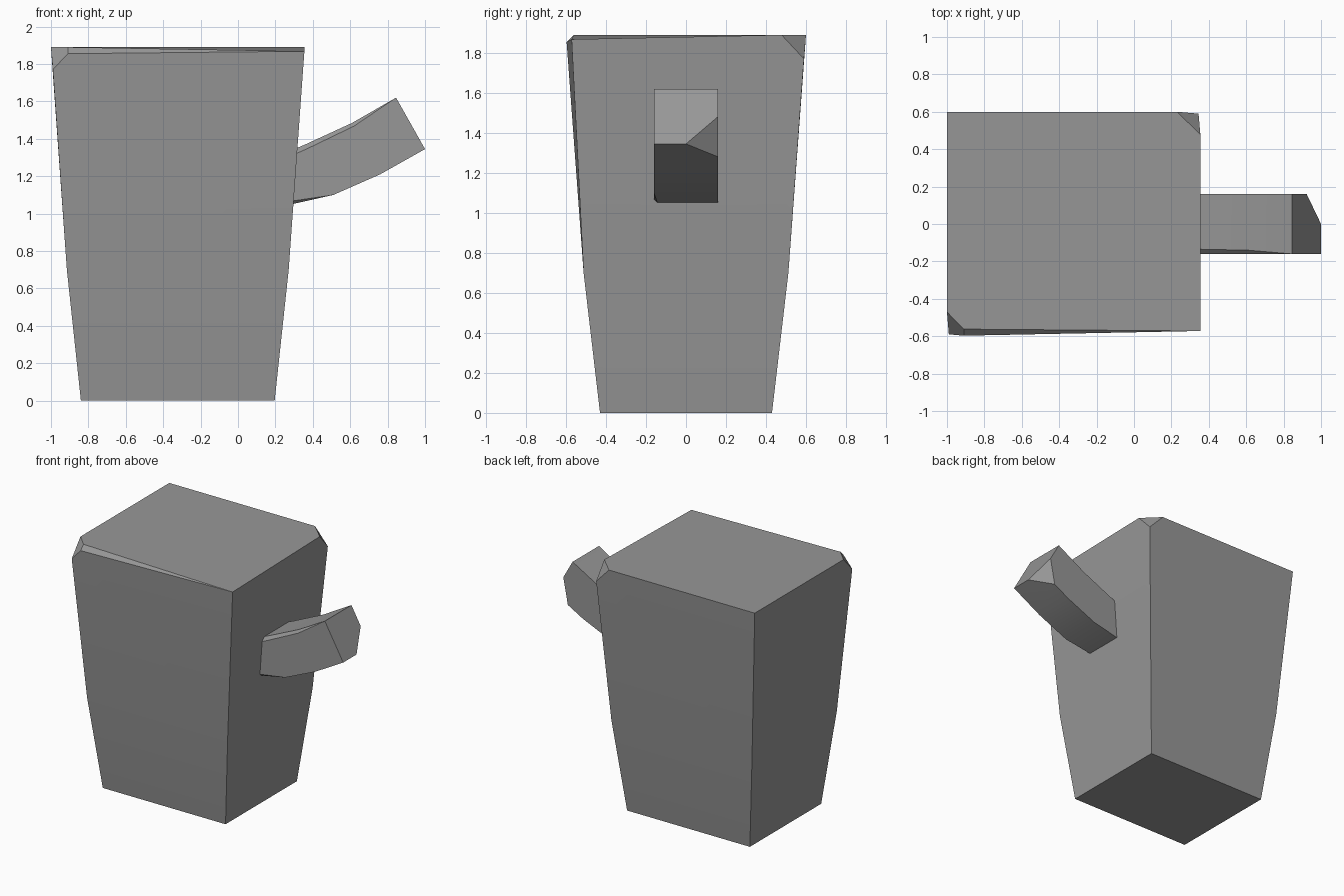
import bpy, bmesh, math
from mathutils import Vector

if "Cube" in bpy.data.objects:
    bpy.data.objects.remove(bpy.data.objects["Cube"], do_unlink=True)

grey = bpy.data.materials.new("stone_grey")
grey.use_nodes = True
colour = (0.31, 0.31, 0.31, 1)
grey.diffuse_color = colour
grey.node_tree.nodes["Principled BSDF"].inputs["Base Color"].default_value = colour


def finish(bm, name):
    """Turn a bmesh into a shaded object."""
    bmesh.ops.recalc_face_normals(bm, faces=bm.faces[:])
    mesh = bpy.data.meshes.new(name)
    bm.to_mesh(mesh)
    bm.free()
    mesh.materials.append(grey)
    ob = bpy.data.objects.new(name, mesh)
    bpy.context.collection.objects.link(ob)
    bpy.ops.object.select_all(action='DESELECT')
    ob.select_set(True)
    bpy.context.view_layer.objects.active = ob
    bpy.ops.object.shade_smooth_by_angle(angle=math.radians(20))


def bridge(bm, a, b):
    """Join two vertex rings with quads."""
    for i in range(len(a)):
        j = (i + 1) % len(a)
        bm.faces.new((a[i], a[j], b[j], b[i]))


# Trunk: tapered block with two chipped top corners and a worn front edge
bm = bmesh.new()
cx = -0.322


def ring(hx, hy, z):
    return [bm.verts.new((cx + sx * hx, sy * hy, z))
            for sx, sy in ((-1, -1), (1, -1), (1, 1), (-1, 1))]


foot = ring(0.518, 0.43, 0)
waist = ring(0.593, 0.512, 0.7)
bm.faces.new(foot)
bridge(bm, foot, waist)

point = lambda *p: bm.verts.new(p)
chip_low = point(-0.99, -0.59, 1.77)
chip_front = point(-0.91, -0.597, 1.855)
chip_top = point(-0.91, -0.562, 1.89)
chip_side = point(-1.0, -0.47, 1.89)
front_corner = point(0.355, -0.572, 1.868)
notch_side = point(0.355, 0.478, 1.89)
notch_back = point(0.23, 0.6, 1.89)
notch_low = point(0.345, 0.59, 1.77)
back_corner = point(-1.0, 0.6, 1.89)
fl, fr, br, bl = waist
for face in (
    (fl, fr, front_corner, chip_front, chip_low),
    (fr, br, notch_low, notch_side, front_corner),
    (br, bl, back_corner, notch_back, notch_low),
    (bl, fl, chip_low, chip_side, back_corner),
    (chip_low, chip_front, chip_top, chip_side),
    (chip_front, front_corner, chip_top),
    (notch_low, notch_back, notch_side),
    (chip_top, front_corner, notch_side, notch_back, back_corner, chip_side),
):
    bm.faces.new(face)
finish(bm, "trunk")

# Branch: curved square bar with a worn front top edge
bm = bmesh.new()
# top x, top z, bottom x, bottom z, top wear, bottom wear
sections = (
    (0.22, 1.31, 0.22, 1.035, 0.030, 0.022),
    (0.36, 1.37, 0.51, 1.10, 0.025, 0.0),
    (0.61, 1.485, 0.76, 1.21, 0.020, 0.0),
    (0.845, 1.62, 1.0, 1.345, 0.0, 0.0),
)
w = 0.16
rings = []
for tx, tz, bx, bz, wear, low in sections:
    top, bottom = Vector((tx, 0, tz)), Vector((bx, 0, bz))
    down = (bottom - top).normalized()
    side = lambda p, y: bm.verts.new(p + Vector((0, y, 0)))
    rings.append([side(top + down * wear, -w), side(top, wear - w),
                  side(top, w), side(bottom, w),
                  side(bottom, low - w), side(bottom - down * low, -w)])
for a, b in zip(rings, rings[1:]):
    bridge(bm, a, b)
bm.faces.new(rings[0])
bm.faces.new(rings[-1])
bmesh.ops.remove_doubles(bm, verts=bm.verts[:], dist=0.001)

# Chipped corner at the branch tip
p, q, r = Vector((0.923, w, 1.48)), Vector((1, 0, 1.345)), Vector((0.885, w, 1.28))
normal = (q - p).cross(r - p).normalized()
if normal.x < 0:
    normal.negate()
bmesh.ops.bisect_plane(bm, geom=bm.verts[:] + bm.edges[:] + bm.faces[:],
                       plane_co=p, plane_no=normal, clear_outer=True)
bmesh.ops.holes_fill(bm, edges=[e for e in bm.edges if e.is_boundary])
finish(bm, "branch")
